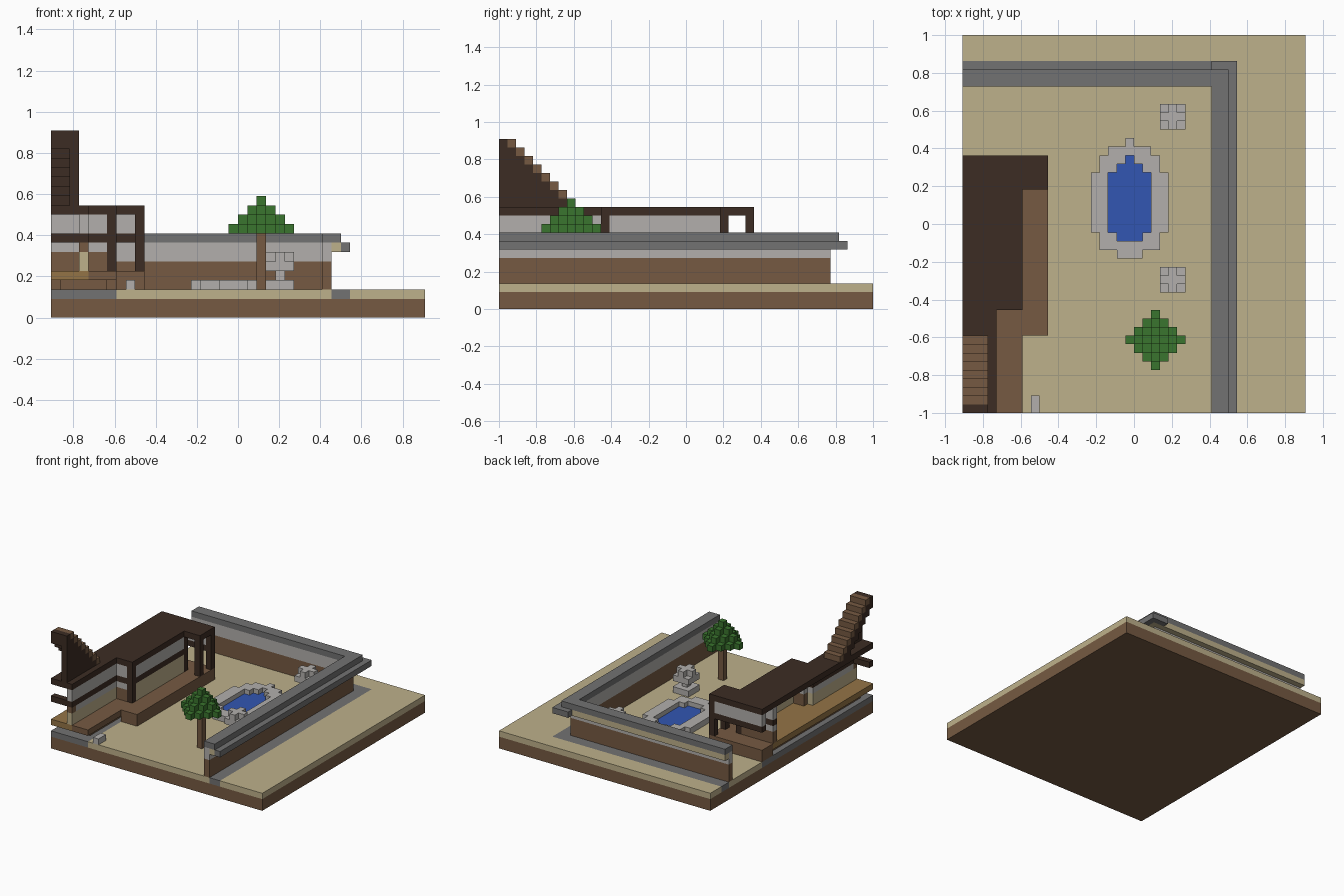
import bpy, bmesh
from mathutils import Matrix, Vector

if "Cube" in bpy.data.objects:
    bpy.data.objects.remove(bpy.data.objects["Cube"])

V = 1 / 22                       # size of one block
ORIGIN = Vector((20, 22, 0))     # block grid offset to the centre


def material(name, *rgb):
    lin = [((c / 255 + 0.055) / 1.055) ** 2.4 for c in rgb] + [1]
    m = bpy.data.materials.new(name)
    m.use_nodes = True
    m.diffuse_color = lin
    m.node_tree.nodes["Principled BSDF"].inputs["Base Color"].default_value = lin
    return m


brown = material("brown wood", 118, 90, 66)
dark = material("dark timber", 60, 44, 35)
sand = material("sand", 190, 177, 139)
grey = material("dark stone", 114, 114, 114)
stone = material("light stone", 178, 175, 172)
green = material("leaves", 58, 117, 46)
blue = material("water", 50, 86, 178)
gold = material("golden floor", 148, 116, 70)


def blocks(name, mat, *boxes):
    """One object from boxes given as x0, x1, y0, y1, z0, z1 in blocks."""
    bm = bmesh.new()
    for x0, x1, y0, y1, z0, z1 in boxes:
        centre = (Vector((x0 + x1, y0 + y1, z0 + z1)) / 2 - ORIGIN) * V
        size = Vector((x1 - x0, y1 - y0, z1 - z0)) * V
        bmesh.ops.create_cube(
            bm, size=1, matrix=Matrix.Translation(centre) @ Matrix.Diagonal(size).to_4x4())
    me = bpy.data.meshes.new(name)
    bm.to_mesh(me)
    bm.free()
    me.materials.append(mat)
    ob = bpy.data.objects.new(name, me)
    bpy.context.collection.objects.link(ob)
    return ob


# Ground
blocks("earth_base", brown, (0, 40, 0, 44, 0, 2))
blocks("sand_ground", sand, (7, 30, 0, 39, 2, 3), (0, 7, 30, 39, 2, 3),
       (32, 40, 0, 41, 2, 3), (0, 40, 41, 44, 2, 3))
blocks("stone_paving", grey, (0, 7, 0, 30, 2, 3), (30, 32, 0, 41, 2, 3),
       (0, 30, 39, 41, 2, 3))

# Courtyard wall with its stepped coping
for name, mat, z0, z1 in (("wall_base", brown, 3, 6), ("wall_band", stone, 6, 8)):
    blocks(name, mat, (29, 30, 0, 39, z0, z1), (0, 29, 38, 39, z0, z1))
blocks("coping_underside", sand, (30, 31, 0, 40, 7, 8), (0, 30, 39, 40, 7, 8))
blocks("coping", grey, (29, 31, 0, 40, 8, 9), (0, 29, 38, 40, 8, 9),
       (31, 32, 0, 41, 7, 8), (29, 31, 40, 41, 7, 8))

# House floor and deck
blocks("house_floor", gold, (0, 4, 0, 12, 4, 5), (0, 7, 12, 27, 4, 5))
blocks("floor_support", brown, (1, 6, 2, 27, 3, 4))
blocks("deck", brown, (4, 7, 0, 12, 4, 5), (7, 10, 9, 27, 3, 5), (0, 10, 27, 30, 3, 5))

# House walls in horizontal bands
blocks("front_wing_lower_wall", sand, (3, 4, 0, 12, 5, 7))
blocks("front_wing_post", brown, (3, 4, 0, 1, 7, 8))
blocks("front_wing_middle_wall", stone, (3, 4, 1, 12, 7, 8))
blocks("hall_lower_wall", sand, (6, 7, 13, 26, 5, 8))
blocks("cross_wall_lower", brown, (4, 6, 12, 13, 5, 7), (0, 6, 26, 27, 5, 7))
blocks("cross_wall_middle", stone, (4, 6, 12, 13, 7, 8), (0, 6, 26, 27, 7, 8))
blocks("wall_beams", dark, (3, 4, 0, 12, 8, 9), (6, 7, 13, 26, 8, 9),
       (0, 6, 26, 27, 8, 9), (4, 6, 12, 13, 8, 9), (0, 3, 0, 1, 8, 9),
       (0, 9, 29, 30, 8, 9))
blocks("upper_panels", stone, (3, 4, 0, 12, 9, 11), (6, 7, 13, 26, 9, 11),
       (0, 6, 26, 27, 9, 11), (4, 6, 12, 13, 9, 11), (0, 9, 29, 30, 9, 11))
blocks("timber_posts", dark, *[(x, x + 1, y, y + 1, 5, 11)
                               for x, y in ((6, 12), (6, 26), (9, 26), (9, 29))])

# Stepped roof outline
blocks("roof", dark, (0, 4, 0, 12, 11, 12), (0, 7, 12, 27, 11, 12),
       (7, 10, 26, 27, 11, 12), (0, 10, 27, 30, 11, 12))

# Roof stair: one side wall, brown treads and a thin dark stringer
treads = [(i, 21 - i) for i in range(1, 9)]
blocks("stair_treads", brown, *[(0, 3, i, i + 1, z - 1, z) for i, z in treads])
blocks("stair_side", dark, (2, 3, 0, 1, 12, 20),
       *[(2, 3, i, i + 1, 12, z - 1) for i, z in treads if z > 13])
blocks("stair_stringer", dark, (0, 2, 0, 1, 18, 20),
       *[(0, 2, i, i + 1, max(12, z - 3), z - 1) for i, z in treads if z > 13])

# Pool: rows of y0, y1, outer half span, water half span around the centre
POOL_X = 19.5
rim, water = [], []
for y0, y1, outer, inner in ((18, 19, 1.5, 0), (19, 20, 3.5, 0), (20, 21, 3.5, 1.5),
                             (21, 28, 4.5, 2.5), (28, 29, 3.5, 1.5),
                             (29, 30, 3.5, 0.5), (30, 31, 2.5, 0), (31, 32, 0.5, 0)):
    if inner:
        water.append((POOL_X - inner, POOL_X + inner, y0, y1, 3, 3.2))
        rim += [(POOL_X - outer, POOL_X - inner, y0, y1, 3, 4),
                (POOL_X + inner, POOL_X + outer, y0, y1, 3, 4)]
    else:
        rim.append((POOL_X - outer, POOL_X + outer, y0, y1, 3, 4))
blocks("pool_rim", stone, *rim)
blocks("pool_water", blue, *water)

# Stone urns and step
for name, y in (("front_urn", 14), ("back_urn", 33)):
    blocks(name, stone, (23, 26, y, y + 3, 3, 4), (24, 25, y + 1, y + 2, 4, 5),
           (23, 26, y, y + 3, 5, 6), (24, 25, y, y + 3, 6, 7),
           (23, 24, y + 1, y + 2, 6, 7), (25, 26, y + 1, y + 2, 6, 7))
blocks("stone_step", stone, (8, 9, 0, 2, 3, 4))

# Tree: diamond layers shrinking upward
blocks("tree_trunk", brown, (22, 23, 8, 9, 3, 9))
leaves = []
for layer in range(4):
    r = 3 - layer
    for d in range(-r, r + 1):
        w = r - abs(d)
        leaves.append((22 - w, 23 + w, 8 + d, 9 + d, 9 + layer, 10 + layer))
blocks("tree_leaves", green, *leaves)
